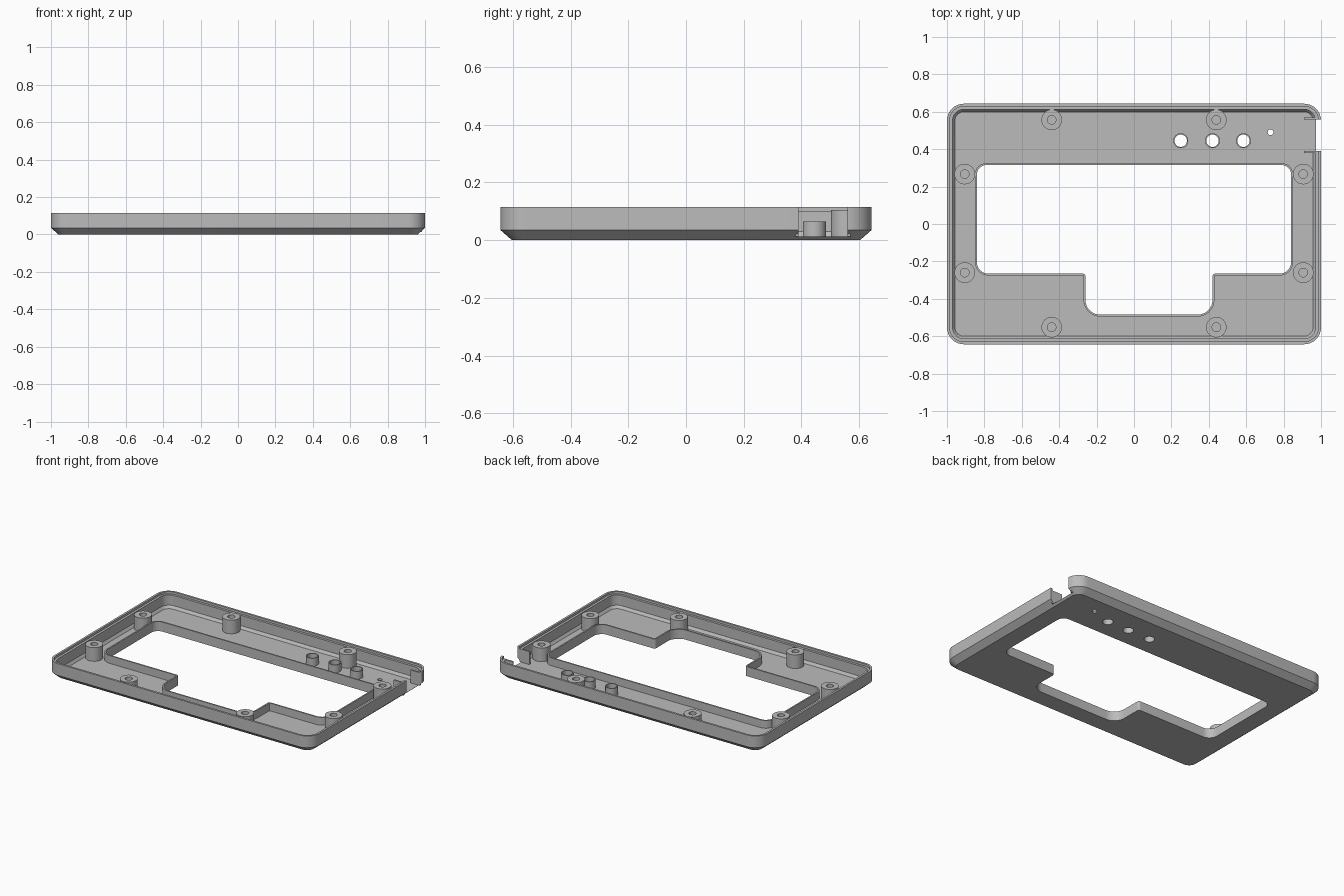
import bpy, bmesh, math
from mathutils import Vector

cube = bpy.data.objects.get("Cube")
if cube:
    bpy.data.objects.remove(cube, do_unlink=True)

grey = bpy.data.materials.new("plain grey")
grey.use_nodes = True
grey.diffuse_color = (0.5, 0.5, 0.5, 1)
grey.node_tree.nodes["Principled BSDF"].inputs["Base Color"].default_value = (0.5, 0.5, 0.5, 1)

FLOOR, TOP = 0.012, 0.115


def outline(corners, inset=0.0, steps=8):
    """Rounded counter-clockwise outline; each corner is (x, y, radius)."""
    pts = []
    for i, (x, y, r) in enumerate(corners):
        p = Vector((x, y))
        a = (p - Vector(corners[i - 1][:2])).normalized()
        b = (Vector(corners[(i + 1) % len(corners)][:2]) - p).normalized()
        turn = 1 if a.cross(b) > 0 else -1
        p += inset * (Vector((-a.y, a.x)) + Vector((-b.y, b.x)))
        r = max(r - turn * inset, 0.004)
        centre = p - a * r + b * r
        for k in range(steps + 1):
            t = k / steps * math.pi / 2
            pts.append(centre + r * (a * math.sin(t) - b * math.cos(t)))
    return pts


def circle(x, y, r, n=32):
    return [Vector((x + r * math.cos(2 * math.pi * k / n),
                    y + r * math.sin(2 * math.pi * k / n))) for k in range(n)]


def loft(name, rings, closed=False):
    """Skin a list of (outline, z); cap the ends or join them into a loop."""
    bm = bmesh.new()
    loops = [[bm.verts.new((p.x, p.y, z)) for p in pts] for pts, z in rings]
    pairs = list(zip(loops, loops[1:]))
    if closed:
        pairs.append((loops[-1], loops[0]))
    else:
        bm.faces.new(loops[0])
        bm.faces.new(loops[-1])
    for lo, hi in pairs:
        for i in range(len(lo)):
            j = (i + 1) % len(lo)
            bm.faces.new((lo[i], lo[j], hi[j], hi[i]))
    bmesh.ops.recalc_face_normals(bm, faces=bm.faces)
    mesh = bpy.data.meshes.new(name)
    bm.to_mesh(mesh)
    bm.free()
    mesh.materials.append(grey)
    obj = bpy.data.objects.new(name, mesh)
    bpy.context.collection.objects.link(obj)
    return obj


def activate(obj):
    bpy.ops.object.select_all(action='DESELECT')
    obj.select_set(True)
    bpy.context.view_layer.objects.active = obj


def smooth(obj):
    activate(obj)
    bpy.ops.object.shade_smooth_by_angle(angle=math.radians(30))


def cut(obj, cutter):
    cutter.hide_render = True
    mod = obj.modifiers.new("cut", 'BOOLEAN')
    mod.operation, mod.solver, mod.object = 'DIFFERENCE', 'EXACT', cutter
    activate(obj)
    bpy.ops.object.modifier_apply(modifier=mod.name)
    bpy.data.objects.remove(cutter, do_unlink=True)


def block(name, x0, x1, y0, y1, z0, z1):
    pts = [Vector(p) for p in ((x0, y0), (x1, y0), (x1, y1), (x0, y1))]
    return loft(name, [(pts, z0), (pts, z1)])


def tube(name, x, y, r_out, r_in, top):
    a, b = circle(x, y, r_out), circle(x, y, r_in)
    smooth(loft(name, [(a, FLOOR), (a, top), (b, top), (b, FLOOR)], closed=True))


# Tray: chamfered base, stepped lip and sloped inner foot
W, D, R = 1.0, 0.643, 0.09
frame = [(-W, -D, R), (W, -D, R), (W, D, R), (-W, D, R)]
profile = [(0.04, 0), (0, 0.035), (0, TOP), (0.014, TOP), (0.014, 0.1),
           (0.03, 0.1), (0.03, 0.03), (0.043, FLOOR)]
tray = loft("tray", [(outline(frame, i), z) for i, z in profile])

# Display opening with a lower bay
window = [(-0.84, -0.265, 0.06), (-0.26, -0.265, 0.015), (-0.26, -0.485, 0.08),
          (0.42, -0.485, 0.08), (0.42, -0.265, 0.015), (0.84, -0.265, 0.06),
          (0.84, 0.315, 0.05), (-0.84, 0.315, 0.05)]
inner, outer = outline(window), outline(window, -0.01)
cut(tray, loft("window_cutter", [(inner, -0.1), (inner, 0.2)]))

# Button holes, indicator hole and side port
buttons = [(x, 0.445) for x in (0.25, 0.42, 0.585)]
for x, y, r in [(x, y, 0.033) for x, y in buttons] + [(0.73, 0.49, 0.015)]:
    ring = circle(x, y, r)
    cut(tray, loft("hole_cutter", [(ring, -0.1), (ring, 0.06)]))
cut(tray, block("port_cutter", 0.93, 1.1, 0.39, 0.56, FLOOR, 0.2))
smooth(tray)

# Raised rim around the opening
smooth(loft("window_rim", [(outer, FLOOR), (outer, 0.065), (inner, 0.065), (inner, FLOOR)],
            closed=True))

# Button guides
for x, y in buttons:
    tube("button_guide", x, y, 0.04, 0.033, 0.065)

# Screw bosses
for side in (-1, 1):
    for x, y in ((0.44, 0.557), (0.44, -0.552), (0.905, 0.267), (0.905, -0.26)):
        tube("screw_boss", side * x, y, 0.055, 0.023, 0.105)

# Ribs flanking the side port
for y in (0.38, 0.56):
    block("port_rib", 0.91, 0.984, y, y + 0.01, FLOOR, 0.1)
